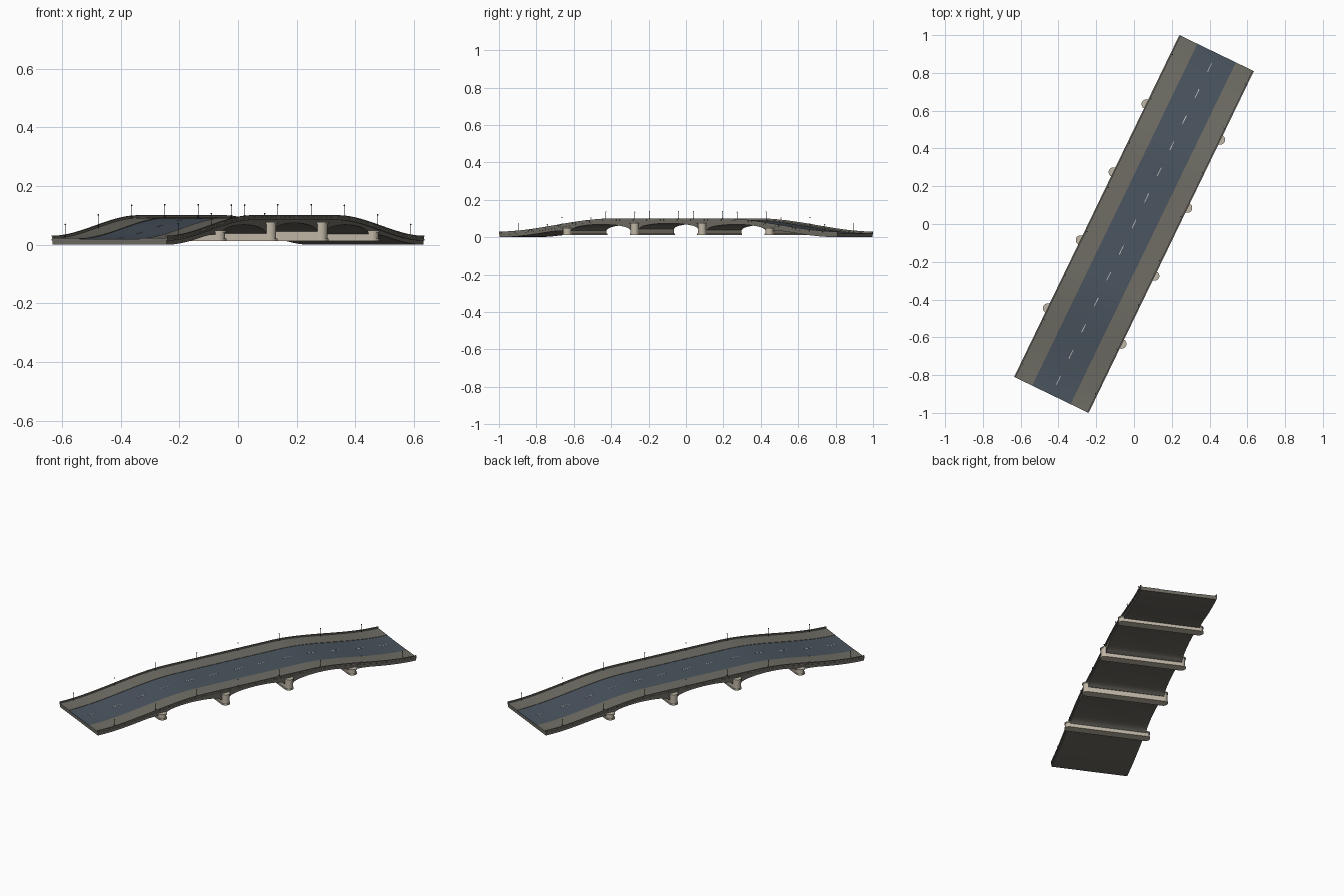
import bpy, bmesh, math
from mathutils import Matrix

if "Cube" in bpy.data.objects:
    bpy.data.objects.remove(bpy.data.objects["Cube"])

TURN = Matrix.Rotation(math.radians(64.2), 4, 'Z')   # bridge axis in plan
L, W = 1.005, 0.219                                  # half length, half width


def material(name, rgb):
    m = bpy.data.materials.new(name)
    m.diffuse_color = (*rgb, 1)
    m.use_nodes = True
    m.node_tree.nodes["Principled BSDF"].inputs["Base Color"].default_value = m.diffuse_color
    return m


ASPHALT = material("asphalt", (0.07, 0.09, 0.115))
PAVING = material("paving", (0.16, 0.155, 0.13))
STONE = material("stone", (0.15, 0.14, 0.12))
PALE = material("pale_stone", (0.52, 0.47, 0.38))
WHITE = material("paint", (0.6, 0.6, 0.57))
IRON = material("iron", (0.04, 0.04, 0.04))


def top(u):
    """Height of the road along the bridge."""
    t = min(1, max(0, (L - abs(u)) / (L - 0.33)))
    return 0.02 + 0.07 * t * t * (3 - 2 * t)


def under(u):
    """Height of the underside: three arches, tapering approach ramps."""
    a = abs(u)
    if a >= 0.6:
        return top(u) - 0.02 - 0.012 * max(0, 1 - (a - 0.6) / 0.12) ** 2
    c, base, crown = (0, 0.045, 0.074) if a < 0.2 else (0.4, 0.037, 0.068)
    d = min(1, abs(a - c) / 0.174)
    return base + (crown - base) * math.sqrt(1 - d * d)


def finish(bm, name, mat, smooth=True):
    bmesh.ops.recalc_face_normals(bm, faces=bm.faces)
    bm.transform(TURN)
    me = bpy.data.meshes.new(name)
    bm.to_mesh(me)
    bm.free()
    me.materials.append(mat)
    ob = bpy.data.objects.new(name, me)
    bpy.context.collection.objects.link(ob)
    if smooth:
        bpy.ops.object.select_all(action='DESELECT')
        ob.select_set(True)
        bpy.context.view_layer.objects.active = ob
        bpy.ops.object.shade_smooth_by_angle(angle=math.radians(35))
    return ob


def strip(name, v0, v1, low, high, mat, u0=-L, u1=L, n=160, bm=None):
    """Closed strip following the bridge, low(u) to high(u)."""
    own = bm is None
    bm = bm or bmesh.new()
    rings = []
    for i in range(n + 1):
        u = u0 + (u1 - u0) * i / n
        rings.append([bm.verts.new((u, v, z)) for v, z in
                      ((v0, low(u)), (v1, low(u)), (v1, high(u)), (v0, high(u)))])
    for a, b in zip(rings, rings[1:]):
        for k in range(4):
            bm.faces.new((a[k], a[(k + 1) % 4], b[(k + 1) % 4], b[k]))
    bm.faces.new(rings[0])
    bm.faces.new(rings[-1])
    if own:
        finish(bm, name, mat)


def above(h):
    return lambda u: top(u) + h


def stadium(bm, u, half_t, half_v, z0, z1):
    """Wall with rounded noses across the bridge."""
    pts = []
    for s in (1, -1):
        for k in range(13):
            a = math.pi * k / 12
            pts.append((u + s * half_t * math.cos(a),
                        s * (half_v - half_t + half_t * math.sin(a))))
    lo = [bm.verts.new((x, y, z0)) for x, y in pts]
    hi = [bm.verts.new((x, y, z1)) for x, y in pts]
    bm.faces.new(lo)
    bm.faces.new(hi)
    for k in range(len(pts)):
        j = (k + 1) % len(pts)
        bm.faces.new((lo[k], lo[j], hi[j], hi[k]))


# deck body, carriageway and pavements
strip("arched_deck", -W + 0.004, W - 0.004, under, above(-0.002), STONE)
strip("carriageway", -0.113, 0.113, above(-0.003), above(0), ASPHALT)
for side, s in (("left", 1), ("right", -1)):
    strip(side + "_pavement", s * 0.113, s * (W - 0.006), above(-0.003), above(0.002), PAVING)
    # parapet: string course, wall and coping
    strip(side + "_string_course", s * (W - 0.008), s * W, above(-0.006), above(-0.001), STONE)
    strip(side + "_parapet", s * (W - 0.007), s * (W - 0.002), above(-0.001), above(0.008), PAVING)
    strip(side + "_coping", s * (W - 0.008), s * W, above(0.0075), above(0.0105), STONE)
    # small blocks under the coping
    bm = bmesh.new()
    for i in range(100):
        u = -L + 0.01 + i * (2 * L - 0.02) / 99
        m = Matrix.Translation((u, s * (W - 0.0018), top(u) + 0.004)) @ Matrix.Diagonal((0.006, 0.003, 0.007, 1))
        bmesh.ops.create_cube(bm, size=1, matrix=m)
    finish(bm, side + "_parapet_blocks", STONE, smooth=False)

# centre line dashes
bm = bmesh.new()
for i in range(13):
    u = -0.92 + i * 1.84 / 12
    strip("", -0.002, 0.002, above(-0.001), above(0.0008), WHITE, u - 0.025, u + 0.025, 4, bm)
finish(bm, "centre_line_dashes", WHITE, smooth=False)

# piers with footing, shaft and cap
for i, u in enumerate((-0.6, -0.2, 0.2, 0.6)):
    h = 0.048 if abs(u) > 0.4 else 0.077
    bm = bmesh.new()
    stadium(bm, u, 0.026, 0.243, 0.013, 0.021)
    stadium(bm, u, 0.022, 0.239, 0.02, h - 0.006)
    stadium(bm, u, 0.026, 0.243, h - 0.007, h)
    finish(bm, f"pier_{i + 1}", PALE)

# lamp posts, eight on each side
for side, s in (("left", 1), ("right", -1)):
    bm = bmesh.new()
    for k in range(8):
        u = s * (-0.924 + 0.26 * k)
        z, v = top(u), s * (W - 0.012)
        for r, z0, z1 in ((0.0022, 0, 0.012), (0.0011, 0.012, 0.044)):
            bmesh.ops.create_cone(bm, cap_ends=True, segments=8, radius1=r, radius2=r, depth=z1 - z0,
                                  matrix=Matrix.Translation((u, v, z + (z0 + z1) / 2)))
        bmesh.ops.create_uvsphere(bm, u_segments=8, v_segments=6, radius=0.003,
                                  matrix=Matrix.Translation((u, v, z + 0.046)))
    finish(bm, side + "_lamp_posts", IRON)
